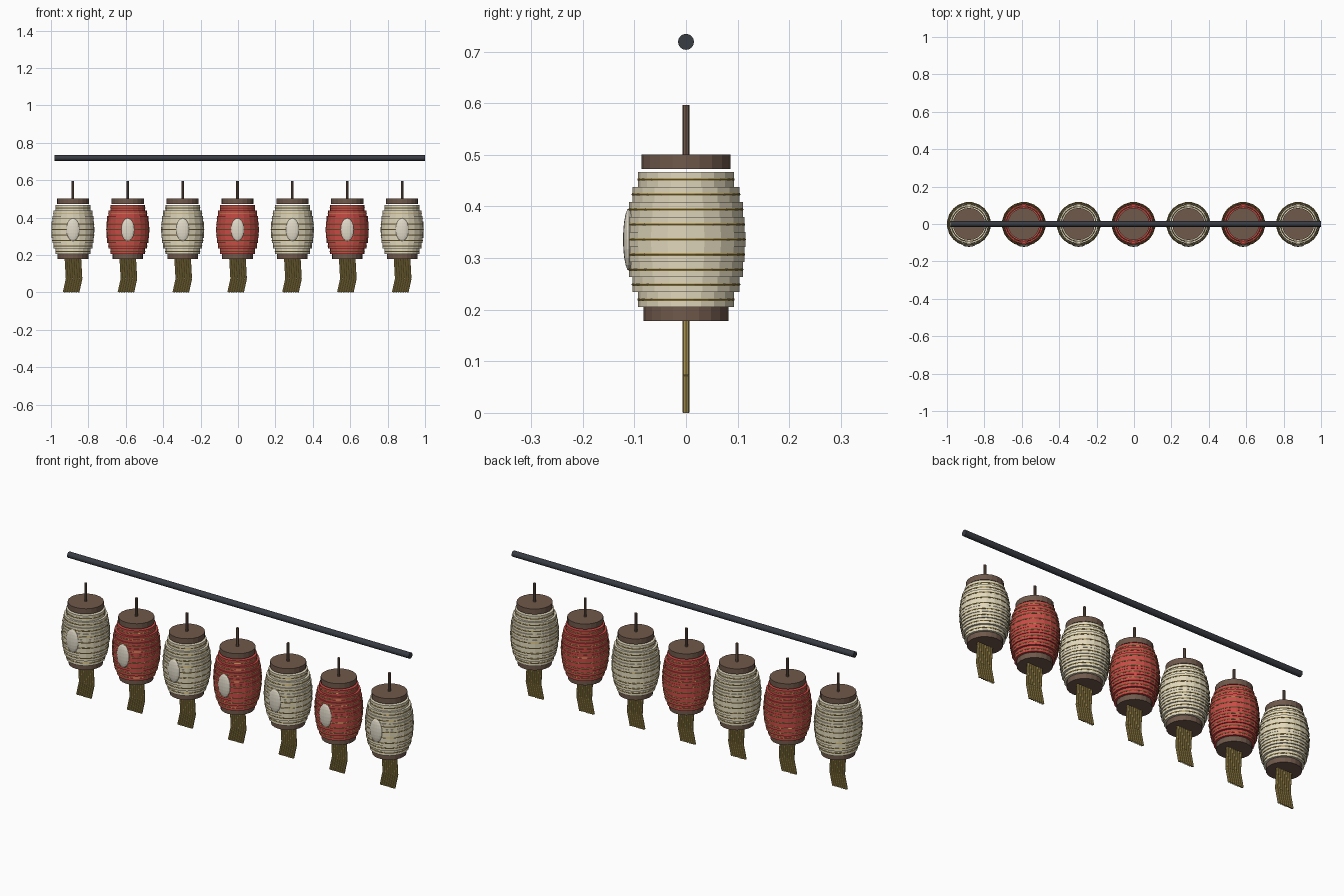
import bpy, bmesh, math
from mathutils import Vector, Matrix

if "Cube" in bpy.data.objects:
    bpy.data.objects.remove(bpy.data.objects["Cube"])


def material(name, rgb):
    m = bpy.data.materials.new(name)
    m.diffuse_color = (*rgb, 1)
    m.use_nodes = True
    m.node_tree.nodes["Principled BSDF"].inputs["Base Color"].default_value = m.diffuse_color
    return m


CREAM = material("cream_paper", (0.75, 0.68, 0.50))
RED = material("red_paper", (0.58, 0.07, 0.06))
GOLD = material("gold", (0.40, 0.29, 0.08))
BROWN = material("brown_wood", (0.16, 0.10, 0.07))
DARK = material("dark_metal", (0.04, 0.045, 0.055))
PALE = material("pale_emblem", (0.75, 0.70, 0.58))


def finish(bm, name, mat):
    me = bpy.data.meshes.new(name)
    bm.to_mesh(me)
    bm.free()
    me.materials.append(mat)
    ob = bpy.data.objects.new(name, me)
    bpy.context.collection.objects.link(ob)
    return ob


def rod(bm, a, b, r, sides):
    """Closed cylinder between two points."""
    a, b = Vector(a), Vector(b)
    d = b - a
    mat = Matrix.Translation((a + b) / 2) @ d.to_track_quat('Z', 'Y').to_matrix().to_4x4()
    bmesh.ops.create_cone(bm, cap_ends=True, segments=sides, radius1=r, radius2=r,
                          depth=d.length, matrix=mat)


def ring(bm, x, z, major, minor, n=20, m=6):
    """Thin torus around the vertical axis of a lantern."""
    rows = []
    for i in range(n):
        a = 2 * math.pi * (i + 0.5) / n
        row = []
        for j in range(m):
            b = 2 * math.pi * j / m
            r = major + minor * math.cos(b)
            row.append(bm.verts.new((x + r * math.cos(a), r * math.sin(a), z + minor * math.sin(b))))
        rows.append(row)
    for i in range(n):
        p, q = rows[i], rows[(i + 1) % n]
        for j in range(m):
            k = (j + 1) % m
            bm.faces.new((p[j], q[j], q[k], p[k]))


RADII = [0.093, 0.104, 0.110, 0.1135, 0.115, 0.1135, 0.110, 0.104, 0.093]
STEP = 0.0291


def lantern(i, x, paper):
    # stepped paper body and its ribs
    body, ribs = bmesh.new(), bmesh.new()
    for k, r in enumerate(RADII):
        z = 0.336 + (4 - k) * STEP
        rod(body, (x, 0, z - STEP / 2), (x, 0, z + STEP / 2), r, 20)
        ring(ribs, x, z, r, 0.0028)
    finish(body, f"lantern_body_{i}", paper)
    finish(ribs, f"lantern_ribs_{i}", GOLD)

    # wooden caps and hanging stem
    bm = bmesh.new()
    rod(bm, (x, 0, 0.473), (x, 0, 0.501), 0.086, 20)
    finish(bm, f"top_cap_{i}", BROWN)
    bm = bmesh.new()
    rod(bm, (x, 0, 0.178), (x, 0, 0.205), 0.082, 20)
    finish(bm, f"bottom_cap_{i}", BROWN)
    bm = bmesh.new()
    rod(bm, (x, 0, 0.500), (x, 0, 0.597), 0.0068, 8)
    finish(bm, f"stem_{i}", BROWN)

    # oval emblem on the front
    bm = bmesh.new()
    bmesh.ops.create_uvsphere(bm, u_segments=16, v_segments=10, radius=1,
                              matrix=Matrix.Translation((x, -0.110, 0.336))
                              @ Matrix.Diagonal((0.035, 0.012, 0.061, 1)))
    finish(bm, f"emblem_{i}", PALE)

    # bent tassel strands
    bm = bmesh.new()
    for s in range(-3, 4):
        sx = x + s * 0.0125
        top, knee, end = (sx, 0, 0.178), (sx + 0.006, 0, 0.073), (sx - 0.010, 0, 0.001)
        rod(bm, top, knee, 0.0068, 8)
        rod(bm, knee, end, 0.0068, 8)
    finish(bm, f"tassel_{i}", GOLD)


# row of alternating lanterns
for i in range(7):
    lantern(i, -0.8825 + i * 0.2933, RED if i % 2 else CREAM)

# horizontal support bar
bm = bmesh.new()
rod(bm, (-0.98, 0, 0.719), (1.0, 0, 0.719), 0.0155, 16)
finish(bm, "support_bar", DARK)
